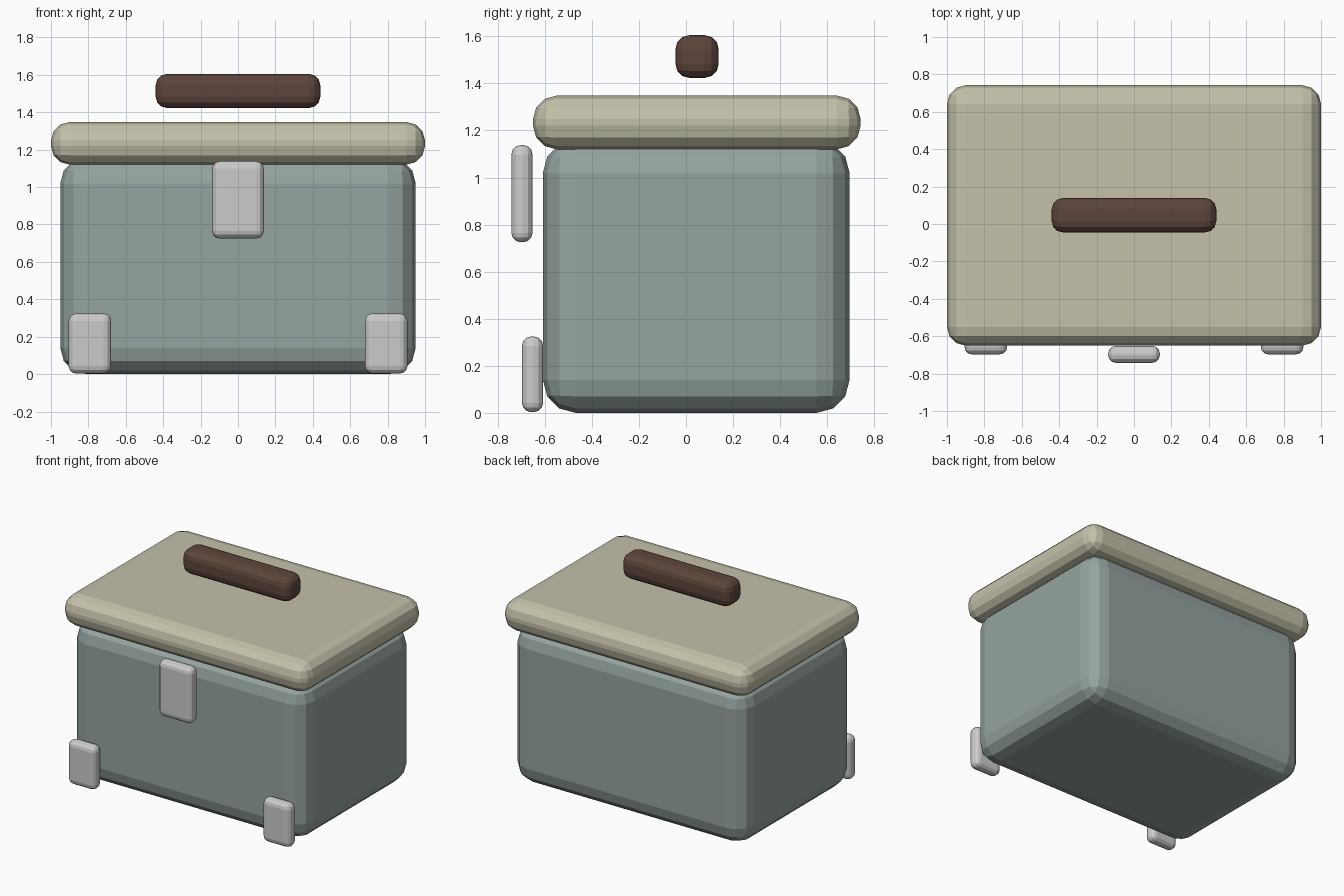
import bpy

if "Cube" in bpy.data.objects:
    bpy.data.objects.remove(bpy.data.objects["Cube"])


def material(name, rgb):
    mat = bpy.data.materials.new(name)
    mat.diffuse_color = (*rgb, 1)
    mat.use_nodes = True
    mat.node_tree.nodes["Principled BSDF"].inputs["Base Color"].default_value = mat.diffuse_color
    return mat


def rounded_box(name, low, high, radius, mat=None):
    """Box between two corners with three-segment bevelled edges."""
    bpy.ops.mesh.primitive_cube_add(size=1)
    obj = bpy.context.object
    obj.name = name
    for v in obj.data.vertices:
        v.co = [b if c > 0 else a for c, a, b in zip(v.co, low, high)]
    bevel = obj.modifiers.new("rounded_edges", 'BEVEL')
    bevel.width = radius
    bevel.segments = 3
    bevel.limit_method = 'NONE'
    if mat:
        obj.data.materials.append(mat)
    return obj


blue_grey = material("blue_grey", (0.30, 0.37, 0.35))
cream = material("cream", (0.55, 0.53, 0.40))
brown = material("brown", (0.11, 0.06, 0.045))

# Container and overhanging lid
rounded_box("body", (-0.95, -0.608, 0), (0.95, 0.695, 1.16), 0.14, blue_grey)
rounded_box("lid", (-1, -0.65, 1.12), (1, 0.742, 1.348), 0.1, cream)

# Carrying bar above the lid
rounded_box("handle", (-0.44, -0.045, 1.423), (0.44, 0.139, 1.605), 0.06, brown)

# Front latch
rounded_box("latch", (-0.138, -0.742, 0.725), (0.138, -0.652, 1.138), 0.04)

# Pair of front feet
for side, x in (("left", -0.792), ("right", 0.792)):
    rounded_box(f"{side}_foot", (x - 0.114, -0.697, 0.003),
                (x + 0.114, -0.607, 0.325), 0.04)
